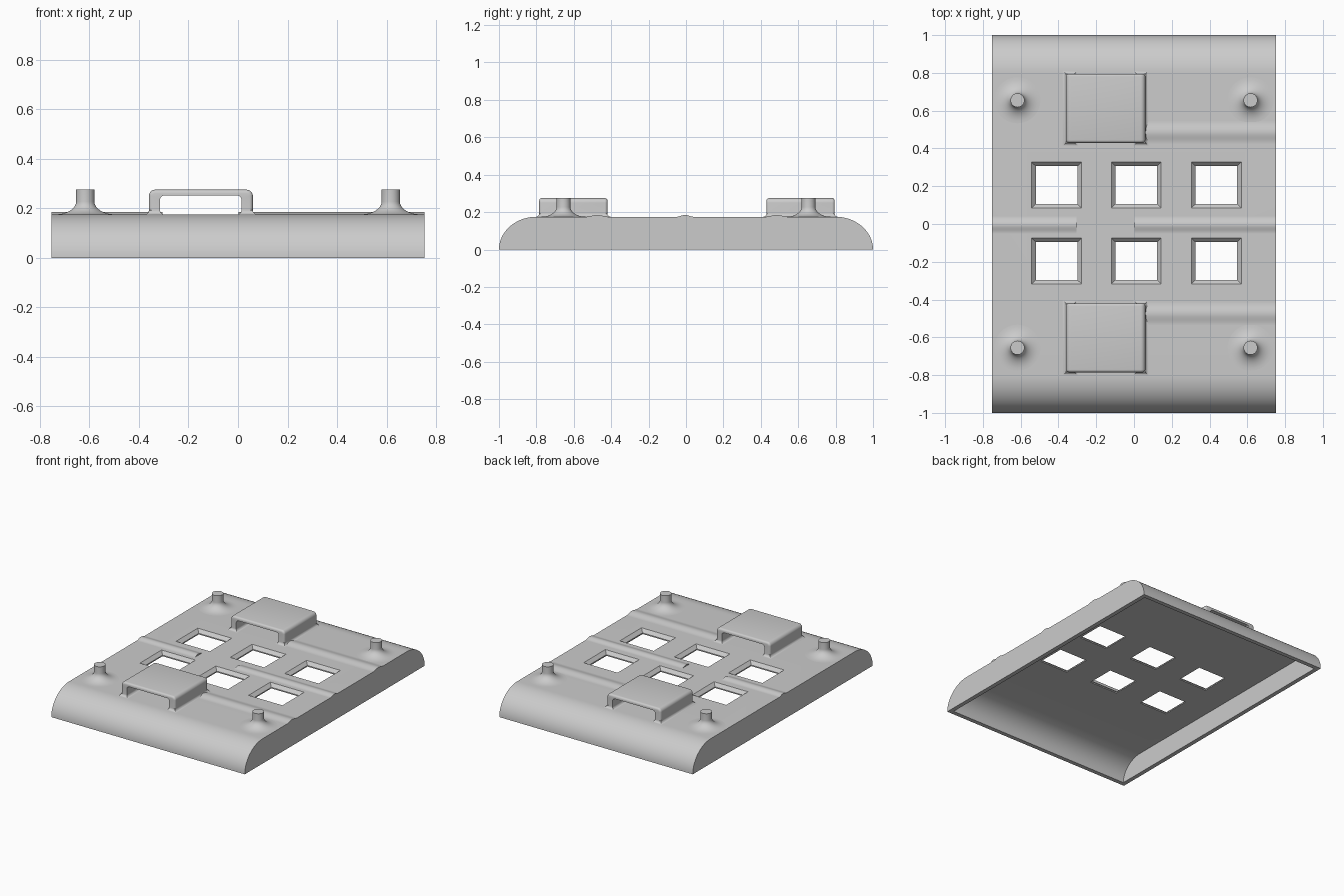
import bpy, bmesh, math

cube = bpy.data.objects.get("Cube")
if cube:
    bpy.data.objects.remove(cube)

HALF_X, TOP, WALL = 0.753, 0.175, 0.03

grey = bpy.data.materials.new("matte grey")
grey.use_nodes = True
grey.diffuse_color = (0.6, 0.6, 0.6, 1)
grey.node_tree.nodes["Principled BSDF"].inputs["Base Color"].default_value = (0.6, 0.6, 0.6, 1)


def make_object(name, bm, smooth=True):
    bmesh.ops.recalc_face_normals(bm, faces=bm.faces[:])
    mesh = bpy.data.meshes.new(name)
    bm.to_mesh(mesh)
    bm.free()
    mesh.materials.append(grey)
    obj = bpy.data.objects.new(name, mesh)
    bpy.context.collection.objects.link(obj)
    if smooth:
        shade(obj)
    return obj


def shade(obj):
    bpy.ops.object.select_all(action='DESELECT')
    obj.select_set(True)
    bpy.context.view_layer.objects.active = obj
    bpy.ops.object.shade_smooth_by_angle(angle=math.radians(35))


def extrude_x(name, profile, x0, x1, smooth=True):
    """Extrude a closed (y, z) profile along x."""
    bm = bmesh.new()
    rings = [[bm.verts.new((x, y, z)) for y, z in profile] for x in (x0, x1)]
    bm.faces.new(rings[0])
    bm.faces.new(rings[1])
    n = len(profile)
    for i in range(n):
        j = (i + 1) % n
        bm.faces.new((rings[0][i], rings[0][j], rings[1][j], rings[1][i]))
    return make_object(name, bm, smooth)


def arc(cx, cz, rx, rz, a0, a1, n=8):
    """Points on an elliptical arc, angles in degrees."""
    angles = [math.radians(a0 + (a1 - a0) * i / n) for i in range(n + 1)]
    return [(cx + rx * math.cos(a), cz + rz * math.sin(a)) for a in angles]


def cut(obj, cutter):
    cutter.hide_render = True
    mod = obj.modifiers.new("cut", 'BOOLEAN')
    mod.operation, mod.solver, mod.object = 'DIFFERENCE', 'EXACT', cutter
    bpy.context.view_layer.objects.active = obj
    bpy.ops.object.modifier_apply(modifier=mod.name)
    bpy.data.objects.remove(cutter)


# Hollow shell with rounded front and back edges, open below
outer = arc(0.8, 0, 0.2, TOP, 0, 90, 20) + arc(-0.8, 0, 0.2, TOP, 90, 180, 20)
shell = extrude_x("shell", outer, -HALF_X, HALF_X, False)
inner = arc(0.8, 0, 0.2 - WALL, TOP - WALL, 0, 90, 20)
inner += arc(-0.8, 0, 0.2 - WALL, TOP - WALL, 90, 180, 20)
inner += [(-0.8 - 0.2 + WALL, -0.1), (1 - WALL, -0.1)]
cut(shell, extrude_x("hollow_cutter", inner, WALL - HALF_X, HALF_X - WALL, False))

# Six square windows with sloping sides
for cx in (-0.41, 0.012, 0.436):
    for cy in (-0.196, 0.206):
        bm = bmesh.new()
        levels = [(0.1, 0.11, 0.1), (TOP - 0.022, 0.11, 0.1),
                  (TOP, 0.132, 0.121), (TOP + 0.05, 0.132, 0.121)]
        rings = [[bm.verts.new((cx + sx * hx, cy + sy * hy, z))
                  for sx, sy in ((-1, -1), (1, -1), (1, 1), (-1, 1))]
                 for z, hx, hy in levels]
        bm.faces.new(rings[0])
        bm.faces.new(rings[-1])
        for a, b in zip(rings, rings[1:]):
            for i in range(4):
                j = (i + 1) % 4
                bm.faces.new((a[i], a[j], b[j], b[i]))
        cut(shell, make_object("window_cutter", bm, False))
shade(shell)


# Low ridges with softly blended sides
def ridge(name, y, half, x0, x1):
    steps = [i / 8 for i in range(-8, 9)]
    profile = [(y + half * t, TOP + 0.005 * (1 + math.cos(math.pi * t))) for t in steps]
    profile += [(y + half, TOP - 0.01), (y - half, TOP - 0.01)]
    extrude_x(name, profile, x0, x1)


ridge("middle_ridge_right", -0.005, 0.045, -HALF_X, -0.305)
ridge("middle_ridge_left", -0.005, 0.045, 0.003, HALF_X)
ridge("back_ridge", 0.485, 0.06, 0.05, HALF_X)
ridge("front_ridge", -0.475, 0.06, 0.05, HALF_X)


# Flat bridges on two legs with flared feet
def bridge(name, y0, y1):
    left, right, top, r = -0.36, 0.06, 0.275, 0.025
    foot = 0.018
    fz = TOP + foot
    outside = arc(left - foot, fz, foot, foot, -90, 0)
    outside += arc(left + r, top - r, r, r, 180, 90)
    outside += arc(right - r, top - r, r, r, 90, 0)
    outside += arc(right + foot, fz, foot, foot, 180, 270)
    il, ir, it = -0.315, 0.014, 0.252
    inside = arc(il + foot, fz, foot, foot, 270, 180)
    inside += arc(il + foot, it - foot, foot, foot, 180, 90)
    inside += arc(ir - foot, it - foot, foot, foot, 90, 0)
    inside += arc(ir - foot, fz, foot, foot, 0, -90)

    def flare(z):
        d = min(max(fz - z, 0), foot)
        return foot - math.sqrt(foot * foot - d * d)

    bm = bmesh.new()
    ends = []
    for y, s in ((y0, -1), (y1, 1)):
        ends.append([[bm.verts.new((x, y + s * flare(z), z)) for x, z in path]
                     for path in (outside, inside)])
    (o0, i0), (o1, i1) = ends
    n = len(o0)
    for k in range(n - 1):
        for a, b in ((o0, i0), (i0, i1), (i1, o1), (o1, o0)):
            bm.faces.new((a[k], a[k + 1], b[k + 1], b[k]))
    for k in (0, n - 1):
        bm.faces.new((o0[k], i0[k], i1[k], o1[k]))
    # Round the outer rim above the feet
    rim = [bm.edges.get((o[k], o[k + 1])) for o in (o0, o1) for k in range(8, n - 9)]
    bmesh.ops.bevel(bm, geom=rim, offset=0.014, segments=4, profile=0.5,
                    affect='EDGES', clamp_overlap=True)
    make_object(name, bm)


bridge("back_bridge", 0.43, 0.795)
bridge("front_bridge", -0.785, -0.42)


# Corner pegs with wide flared bases
def peg(name, x, y, r=0.037, flare_x=0.085, flare_z=0.052, n=40):
    profile = [(0.0, 0.275), (r, 0.275)]
    profile += arc(r + flare_x, TOP + flare_z, flare_x, flare_z, 180, 270, 10)
    bm = bmesh.new()
    path = [bm.verts.new((x + px, y, z)) for px, z in profile]
    edges = [bm.edges.new(pair) for pair in zip(path, path[1:])]
    bmesh.ops.spin(bm, geom=path + edges, cent=(x, y, 0), axis=(0, 0, 1),
                   angle=math.tau, steps=n, use_duplicate=False)
    bmesh.ops.remove_doubles(bm, verts=bm.verts[:], dist=0.0001)
    make_object(name, bm)


for side, x in (("left", 0.617), ("right", -0.617)):
    for end, y in (("front", -0.655), ("back", 0.655)):
        peg(f"{end}_{side}_peg", x, y)
